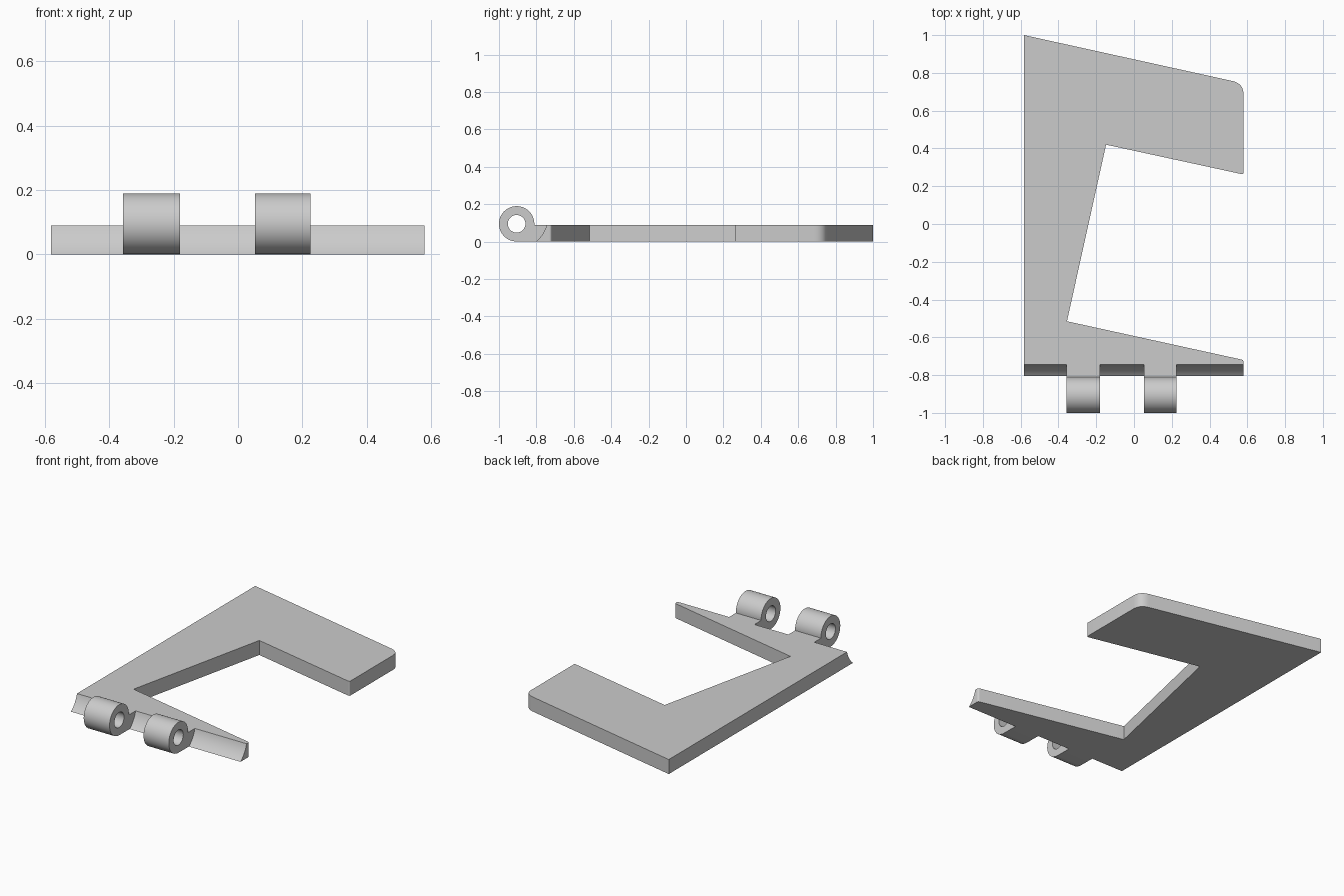
import bpy, bmesh, math
from mathutils import Vector, Matrix

if "Cube" in bpy.data.objects:
    bpy.data.objects.remove(bpy.data.objects["Cube"], do_unlink=True)

grey = bpy.data.materials.new("light grey")
grey.use_nodes = True
grey.diffuse_color = (0.6, 0.6, 0.6, 1)
grey.node_tree.nodes["Principled BSDF"].inputs["Base Color"].default_value = (0.6, 0.6, 0.6, 1)

THICK = 0.09
FRONT = -0.808                      # front edge of the plate
PIN_Y, PIN_Z, PIN_R = -0.9055, 0.0955, 0.0945
TABS = [(-0.357, -0.18), (0.053, 0.226)]


def prism(name, points, offset):
    """Extrude a closed loop of 3D points along an offset."""
    bm = bmesh.new()
    face = bm.faces.new([bm.verts.new(p) for p in points])
    new = bmesh.ops.extrude_face_region(bm, geom=[face])["geom"]
    moved = [v for v in new if isinstance(v, bmesh.types.BMVert)]
    bmesh.ops.translate(bm, vec=offset, verts=moved)
    bmesh.ops.recalc_face_normals(bm, faces=bm.faces)
    mesh = bpy.data.meshes.new(name)
    bm.to_mesh(mesh)
    bm.free()
    mesh.materials.append(grey)
    obj = bpy.data.objects.new(name, mesh)
    bpy.context.collection.objects.link(obj)
    return obj


def rod(name, x0, x1, y, z, radius):
    """Cylinder along x."""
    ring = [(x0, y + radius * math.cos(a), z + radius * math.sin(a))
            for a in (math.tau * i / 80 for i in range(80))]
    return prism(name, ring, (x1 - x0, 0, 0))


def cut(obj, cutter):
    """Subtract a cutter and discard it."""
    mod = obj.modifiers.new("cut", 'BOOLEAN')
    mod.operation = 'DIFFERENCE'
    mod.solver = 'EXACT'
    mod.object = cutter
    bpy.ops.object.select_all(action='DESELECT')
    bpy.context.view_layer.objects.active = obj
    obj.select_set(True)
    bpy.ops.object.modifier_apply(modifier=mod.name)
    bpy.data.objects.remove(cutter, do_unlink=True)


def smooth(obj):
    bpy.ops.object.select_all(action='DESELECT')
    bpy.context.view_layer.objects.active = obj
    obj.select_set(True)
    bpy.ops.object.shade_smooth_by_angle(angle=math.radians(30))


def rounded(corners):
    """Outline from (x, y, rounding) corners."""
    out = []
    for i, (x, y, t) in enumerate(corners):
        p = Vector((x, y, 0))
        if not t:
            out.append(p)
            continue
        a = Vector((*corners[i - 1][:2], 0))
        b = Vector((*corners[(i + 1) % len(corners)][:2], 0))
        a = p + (a - p).normalized() * t
        b = p + (b - p).normalized() * t
        for k in range(9):
            s = k / 8
            out.append(a * (1 - s) ** 2 + p * 2 * s * (1 - s) + b * s * s)
    return out


# C-shaped plate
plate = prism("hinge_plate", rounded([
    (-0.582, 1.0, 0), (0.58, 0.744, 0.06), (0.58, 0.262, 0.012),
    (-0.148, 0.42, 0), (-0.355, -0.515, 0), (0.58, -0.72, 0.012),
    (0.58, FRONT, 0), (-0.582, FRONT, 0)]), (0, 0, THICK))

# Hollow clearance along the front edge, between the knuckles
edges = [-0.7] + [x for tab in TABS for x in tab] + [0.7]
for x0, x1 in zip(edges[::2], edges[1::2]):
    cut(plate, rod("clearance_cutter", x0, x1, -0.905, 0.13, 0.165))
smooth(plate)

# Knuckles: a barrel with a lip joining the plate, bored for the pin
start = math.asin((THICK - PIN_Z) / PIN_R) + math.tau
for side, (x0, x1) in zip(("right", "left"), TABS):
    begin, end = start - math.tau, 1.5 * math.pi
    profile = [(x0, FRONT, 0), (x0, FRONT, THICK)]
    for i in range(49):
        a = begin + (end - begin) * i / 48
        profile.append((x0, PIN_Y + PIN_R * math.cos(a), PIN_Z + PIN_R * math.sin(a)))
    knuckle = prism(side + "_knuckle", profile, (x1 - x0, 0, 0))
    cut(knuckle, rod("bore_cutter", x0 - 0.05, x1 + 0.05, PIN_Y, PIN_Z, 0.047))
    smooth(knuckle)
